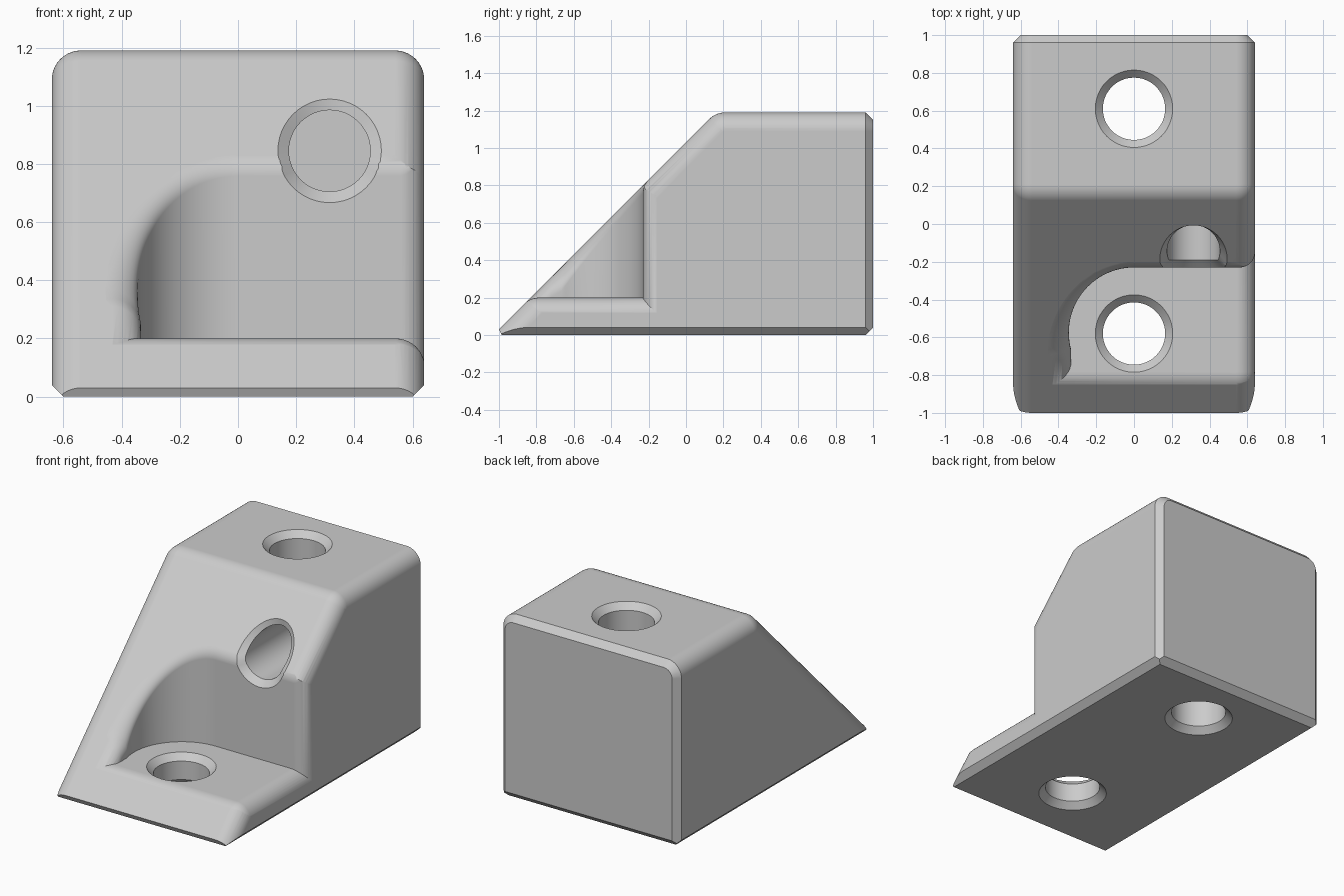
import bpy, bmesh, math
from mathutils import Vector

if "Cube" in bpy.data.objects:
    bpy.data.objects.remove(bpy.data.objects["Cube"])

R = 0.1            # fillet radius
C = 0.04           # chamfer size
SLOPE = 1.03       # front slope is z = y + SLOPE
HALF = 0.64        # half width


def to_object(bm, name):
    bmesh.ops.recalc_face_normals(bm, faces=bm.faces[:])
    me = bpy.data.meshes.new(name)
    bm.to_mesh(me)
    bm.free()
    ob = bpy.data.objects.new(name, me)
    bpy.context.collection.objects.link(ob)
    return ob


def cut(target, cutter):
    m = target.modifiers.new("cut", 'BOOLEAN')
    m.operation, m.solver, m.object = 'DIFFERENCE', 'EXACT', cutter
    bpy.context.view_layer.objects.active = target
    bpy.ops.object.modifier_apply(modifier=m.name)
    bpy.data.objects.remove(cutter, do_unlink=True)


def loft(name, rows):
    """Closed solid through rings of equal point count."""
    bm = bmesh.new()
    rings = [[bm.verts.new(p) for p in row] for row in rows]
    n = len(rings[0])
    for a, b in zip(rings, rings[1:]):
        for i in range(n):
            k = (i + 1) % n
            bm.faces.new((a[i], a[k], b[k], b[i]))
    bm.faces.new(rings[0])
    bm.faces.new(rings[-1])
    return to_object(bm, name)


def rounded_wedge(name, half, slope, height, back, slices=()):
    """Sloped block with rounded top edges, then trimmed by planes."""
    bm = bmesh.new()

    def station(y, z, ang, w=half, r=R):
        # ang: tilt of the outward normal, 0 = straight up
        m = Vector((0, -math.sin(ang), math.cos(ang)))
        for s in (-1, 1):
            for k in range(11):
                a = math.pi / 2 * k / 10
                p = Vector((s * (w - r + r * math.sin(a)), y, z))
                bm.verts.new(p - m * r * (1 - math.cos(a)))

    ridge = 0.12
    t = ridge * math.tan(math.pi / 8)
    cy, cz = height - slope + t, height - ridge
    station(-0.3 - slope, -0.3, math.pi / 4)
    for k in range(9):
        a = math.pi / 4 * (1 - k / 8)
        station(cy - ridge * math.sin(a), cz + ridge * math.cos(a), a)
    station(back - C, height, 0)
    station(back, height - C, 0, half - C, R - C)
    for s in (-1, 1):
        bm.verts.new((s * half, back - C, -0.4))
        bm.verts.new((s * (half - C), back, -0.4))
    res = bmesh.ops.convex_hull(bm, input=bm.verts[:])
    junk = {g for k in ("geom_interior", "geom_unused") for g in res[k]
            if isinstance(g, bmesh.types.BMVert)}
    bmesh.ops.delete(bm, geom=list(junk), context='VERTS')
    bmesh.ops.dissolve_limit(bm, angle_limit=0.005, verts=bm.verts[:], edges=bm.edges[:])
    for co, no in slices:
        geom = bm.verts[:] + bm.edges[:] + bm.faces[:]
        bmesh.ops.bisect_plane(bm, geom=geom, dist=1e-5, plane_co=co, plane_no=no, clear_outer=True)
        rim = [e for e in bm.edges if e.is_boundary]
        if rim:
            bmesh.ops.edgeloop_fill(bm, edges=rim)
    return to_object(bm, name)


# Main block with chamfered underside
block = rounded_wedge("bracket_body", HALF, SLOPE, 1.19, 1.0, [
    ((0, 0, 0), (0, 0, -1)),
    ((0, -1, 0.03), (0, -2, -1)),
    ((0, 1, C), (0, 1, -1)),
    ((HALF, 0, C), (1, 0, -1)),
    ((-HALF, 0, C), (-1, 0, -1)),
])

# Pocket outline: (x, y, outward normal, fillet limit)
outline = [(-0.333, -1.5, (-1, 0), 1), (-0.333, -0.72, (-1, 0), 1)]
for k in range(29):
    a = math.radians(195 - 105 * k / 28)
    n = (math.cos(a), math.sin(a))
    outline.append((0.345 * n[0], -0.575 + 0.345 * n[1], n, 1))
for k in range(9):
    a = math.radians(85 * k / 8)
    n = (-math.sin(a), math.cos(a))
    outline.append((0.56 - 0.08 * n[0], -0.15 - 0.08 * n[1], n, 0.042 - 0.032 * k / 8))
outline += [(0.75, -0.12, (0, 1), 0.005), (0.9, -1.5, (0, 1), 0.005)]


def lip(x, y, n, limit, steps=8):
    """Rounded transition from the pocket wall to the slope at one point."""
    out = Vector((n[0], n[1], n[1])).normalized()
    turn = math.acos(max(-1, min(1, out.z)))
    t = min(R * math.tan(turn / 2), limit)
    corner = Vector((x, y, y + SLOPE))
    a, b, w = corner - Vector((0, 0, t)), corner + out * t, math.cos(turn / 2)
    pts = [Vector((x, y, -1.2))]
    for k in range(steps + 1):
        u = k / steps
        f = ((1 - u) ** 2, 2 * u * (1 - u) * w, u * u)
        pts.append((a * f[0] + corner * f[1] + b * f[2]) / sum(f))
    return pts + [Vector((b.x, b.y, 2))]


pocket = loft("pocket_cutter", list(zip(*[lip(*p) for p in outline])))
# Rounded base plate is left standing inside the pocket
cut(pocket, rounded_wedge("plate_keep", HALF + 0.002, SLOPE + 0.003, 0.2, 0.3,
                          [((0, 0, -0.1), (0, 0, -1))]))
cut(block, pocket)

# Vertical screw holes, chamfered at both ends
N = 48
for y, top in ((0.61, 1.19), (-0.58, 0.2)):
    prof = [(-C, 0.165 + 2 * C), (C, 0.165), (top - C, 0.165), (top + C, 0.165 + 2 * C)]
    cut(block, loft("hole_cutter", [
        [(r * math.cos(2 * math.pi * i / N), y + r * math.sin(2 * math.pi * i / N), z)
         for i in range(N)] for z, r in prof]))

# Blind front hole, its chamfer following wall and slope
def front_ring(r, depth=None, y=None):
    ring = []
    for i in range(N):
        a = 2 * math.pi * i / N
        z = 0.845 + r * math.sin(a)
        yy = max(-0.23, z - SLOPE) + depth if y is None else y
        ring.append((0.315 + r * math.cos(a), yy, z))
    return ring


cut(block, loft("front_hole_cutter", [
    front_ring(0.216, y=-0.9), front_ring(0.216, -C), front_ring(0.14, C), front_ring(0.14, y=0.6)]))

# Colour and shading
grey = bpy.data.materials.new("light grey")
grey.diffuse_color = (0.6, 0.6, 0.6, 1)
grey.use_nodes = True
grey.node_tree.nodes["Principled BSDF"].inputs["Base Color"].default_value = grey.diffuse_color
block.data.materials.clear()
block.data.materials.append(grey)
bpy.ops.object.select_all(action='DESELECT')
block.select_set(True)
bpy.context.view_layer.objects.active = block
bpy.ops.object.shade_smooth_by_angle(angle=math.radians(30))
wn = block.modifiers.new("weighted", 'WEIGHTED_NORMAL')
wn.keep_sharp = True
